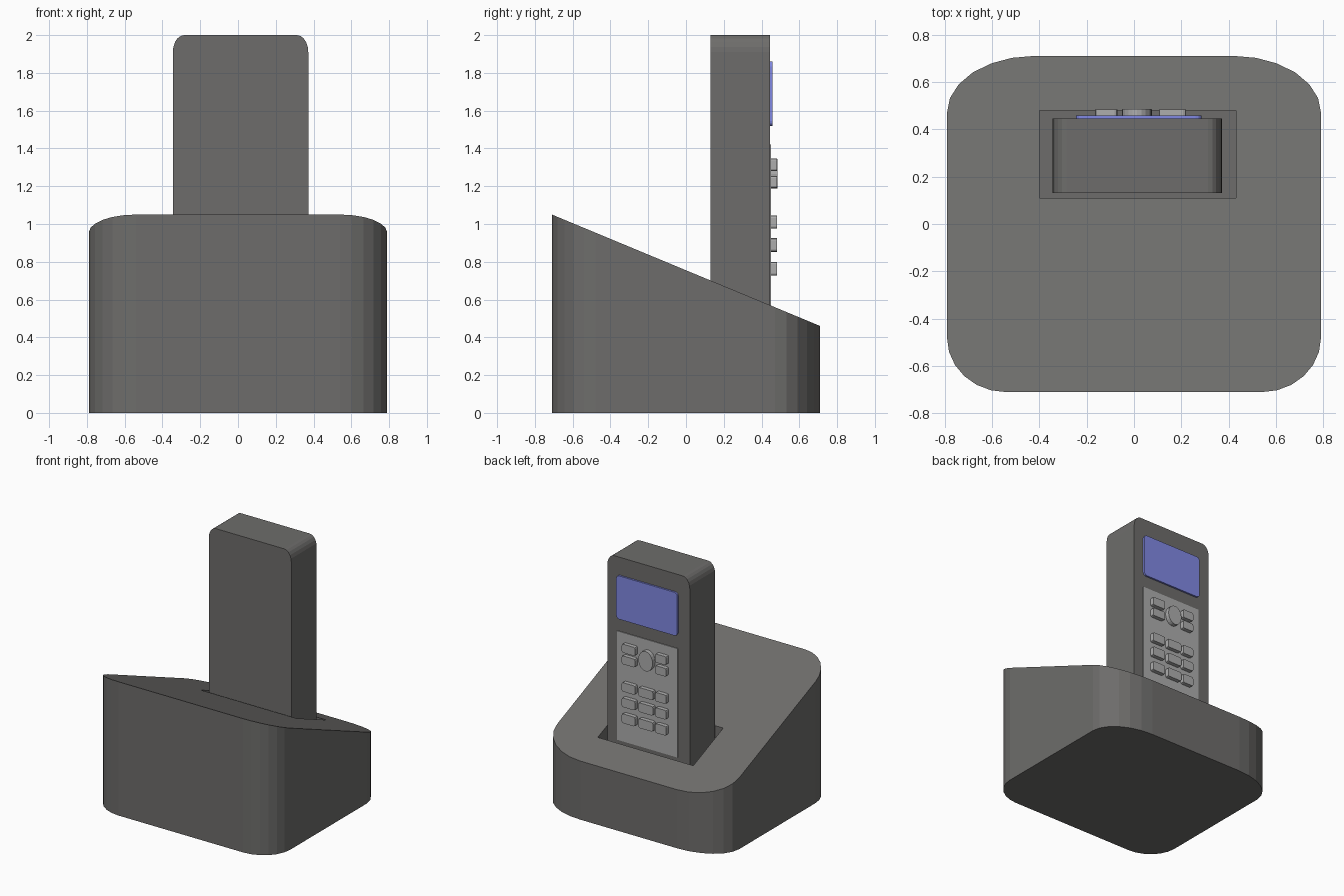
import bpy, bmesh, math

if "Cube" in bpy.data.objects:
    bpy.data.objects.remove(bpy.data.objects["Cube"])


def material(name, r, g, b):
    mat = bpy.data.materials.new(name)
    mat.diffuse_color = (r, g, b, 1)
    mat.use_nodes = True
    mat.node_tree.nodes["Principled BSDF"].inputs["Base Color"].default_value = mat.diffuse_color
    return mat


dark = material("dark_plastic", .155, .152, .147)
light = material("key_grey", .42, .42, .42)
blue = material("screen_blue", .22, .25, .77)


def prism(name, outline, axis, lo, hi, mat):
    """Extrude a 2D outline along y (outline is x,z) or z (outline is x,y)."""
    bm = bmesh.new()
    put = (lambda p, d: (p[0], d, p[1])) if axis == 'y' else (lambda p, d: (p[0], p[1], d))
    a = [bm.verts.new(put(p, lo)) for p in outline]
    b = [bm.verts.new(put(p, hi)) for p in outline]
    n = len(a)
    bm.faces.new(a[::-1])
    bm.faces.new(b)
    for i in range(n):
        bm.faces.new((a[i], a[(i + 1) % n], b[(i + 1) % n], b[i]))
    bmesh.ops.recalc_face_normals(bm, faces=bm.faces)
    me = bpy.data.meshes.new(name)
    bm.to_mesh(me)
    bm.free()
    me.materials.append(mat)
    ob = bpy.data.objects.new(name, me)
    bpy.context.collection.objects.link(ob)
    return ob


def rounded(x0, x1, y0, y1, low, high, seg=5):
    """Rectangle with elliptical corners; low/high are (rx, ry) or None for square."""
    pts = []
    for cx, cy, r, start in ((x1, y1, high, 0), (x0, y1, high, 90),
                             (x0, y0, low, 180), (x1, y0, low, 270)):
        if not r:
            pts.append((cx, cy))
            continue
        ox = cx - r[0] if cx == x1 else cx + r[0]
        oy = cy - r[1] if cy == y1 else cy + r[1]
        for i in range(seg + 1):
            t = math.radians(start + 90 * i / seg)
            pts.append((ox + r[0] * math.cos(t), oy + r[1] * math.sin(t)))
    return pts


# Charging base with sloping top
base = prism("charging_base", rounded(-.79, .79, -.71, .71, (.25, .23), (.37, .24), 6), 'z', 0, 1, dark)
for v in base.data.vertices:
    if v.co.z > .5:
        v.co.z = 1.05 - (v.co.y + .71) * .59 / 1.42

# Slot cut into the base
slot = prism("slot_cutter", rounded(-.40, .43, .11, .48, None, None), 'z', .35, 1.5, dark)
slot.hide_render = True
slot.hide_viewport = True
cut = base.modifiers.new("slot", 'BOOLEAN')
cut.operation = 'DIFFERENCE'
cut.solver = 'EXACT'
cut.object = slot

# Handset standing in the slot
prism("handset", rounded(-.345, .372, .35, 2.0, None, (.06, .09)), 'y', .13, .445, dark)

# Screen
prism("screen", rounded(-.245, .285, 1.52, 1.86, (.025, .025), (.025, .025), 3), 'y', .44, .459, blue)

# Keypad plate
prism("keypad_plate", rounded(-.24, .285, .565, 1.42, None, None), 'y', .44, .451, light)

# Keys: three columns of digits, side keys in the upper rows
columns = ((-.165, -.07), (-.05, .075), (.105, .22))
rows = ((.727, .80), (.853, .925), (.975, 1.045), (1.19, 1.255), (1.28, 1.347))
corner = (.012, .012)
for r, (z0, z1) in enumerate(rows):
    for c, (x0, x1) in enumerate(columns):
        if r > 2 and c == 1:
            continue
        prism(f"key_{r}_{c}", rounded(x0, x1, z0, z1, corner, corner, 2), 'y', .445, .483, light)

# Round navigation key
ring = [(.0125 + .062 * math.cos(math.tau * i / 20), 1.265 + .078 * math.sin(math.tau * i / 20))
        for i in range(20)]
prism("navigation_key", ring, 'y', .445, .485, light)
